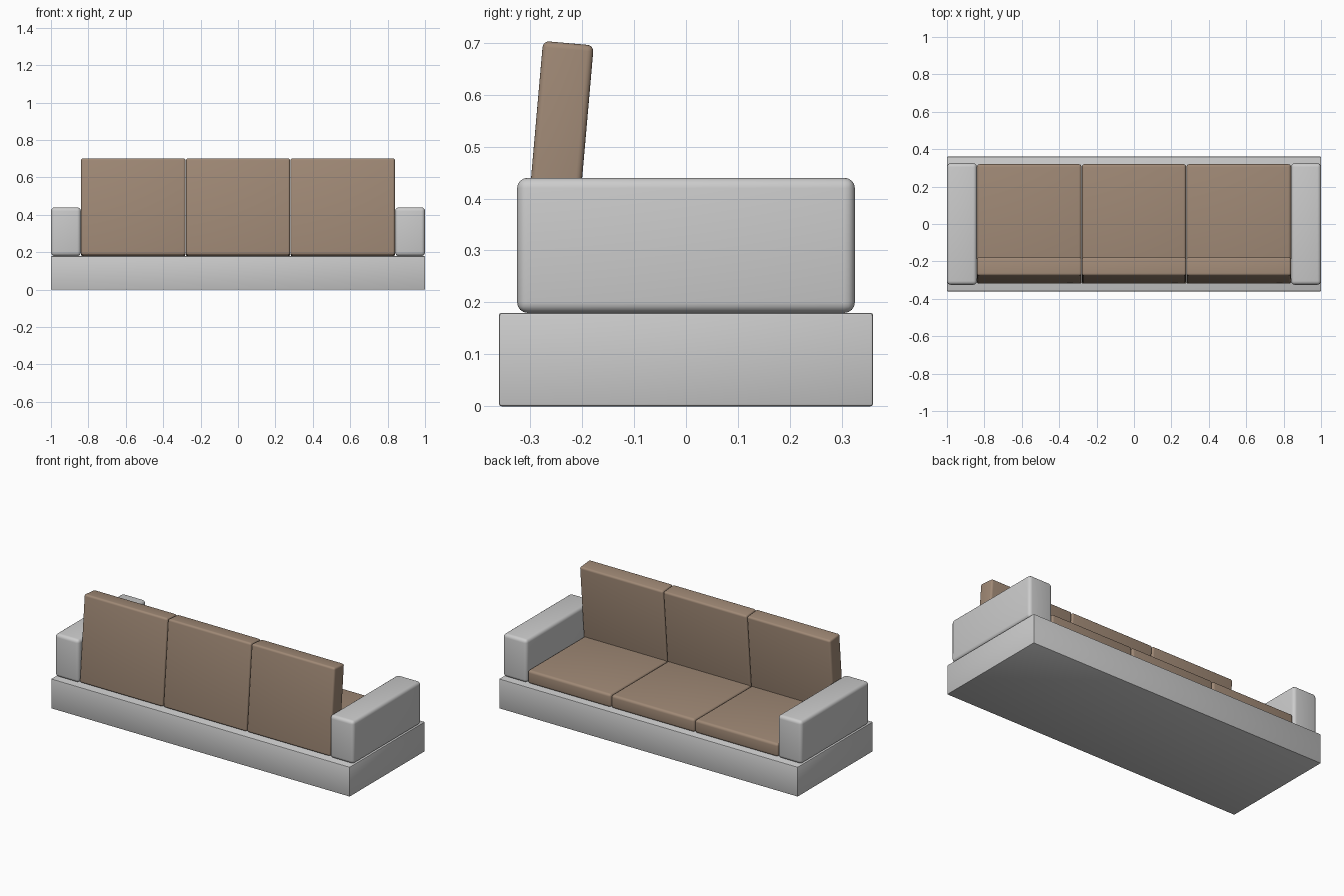
import bpy
import bmesh
from math import radians
from mathutils import Matrix, Vector

if "Cube" in bpy.data.objects:
    bpy.data.objects.remove(bpy.data.objects["Cube"])

brown = bpy.data.materials.new("brown_fabric")
brown.diffuse_color = (0.35, 0.25, 0.18, 1)
brown.use_nodes = True
brown.node_tree.nodes["Principled BSDF"].inputs["Base Color"].default_value = brown.diffuse_color


def block(name, size, center, bevel, segments=4, tilt=0, mat=None):
    """Box with rounded edges, optionally tilted about x."""
    bm = bmesh.new()
    bmesh.ops.create_cube(bm, size=1, matrix=Matrix.Diagonal((*size, 1)))
    bmesh.ops.bevel(bm, geom=bm.edges[:], offset=bevel, segments=segments,
                    profile=0.5, affect='EDGES')
    mesh = bpy.data.meshes.new(name)
    bm.to_mesh(mesh)
    bm.free()
    if mat:
        mesh.materials.append(mat)
    ob = bpy.data.objects.new(name, mesh)
    bpy.context.collection.objects.link(ob)
    ob.location = Vector(center)
    ob.rotation_euler.x = tilt
    bpy.ops.object.select_all(action='DESELECT')
    ob.select_set(True)
    bpy.context.view_layer.objects.active = ob
    bpy.ops.object.shade_smooth_by_angle(angle=radians(35))
    return ob


# Plinth
block("base", (2.0, 0.72, 0.18), (0, 0, 0.09), 0.005, 2)

# Armrests
for side, label in ((-1, "left"), (1, "right")):
    block(f"armrest_{label}", (0.16, 0.65, 0.26), (side * 0.92, 0, 0.31), 0.02)

# Seat and back cushions
for i in range(3):
    x = (i - 1) * 0.56
    block(f"seat_cushion_{i + 1}", (0.558, 0.62, 0.08), (x, 0.01, 0.22), 0.015, mat=brown)
    block(f"back_cushion_{i + 1}", (0.558, 0.098, 0.52), (x, -0.249, 0.44), 0.012,
          tilt=radians(-5), mat=brown)
